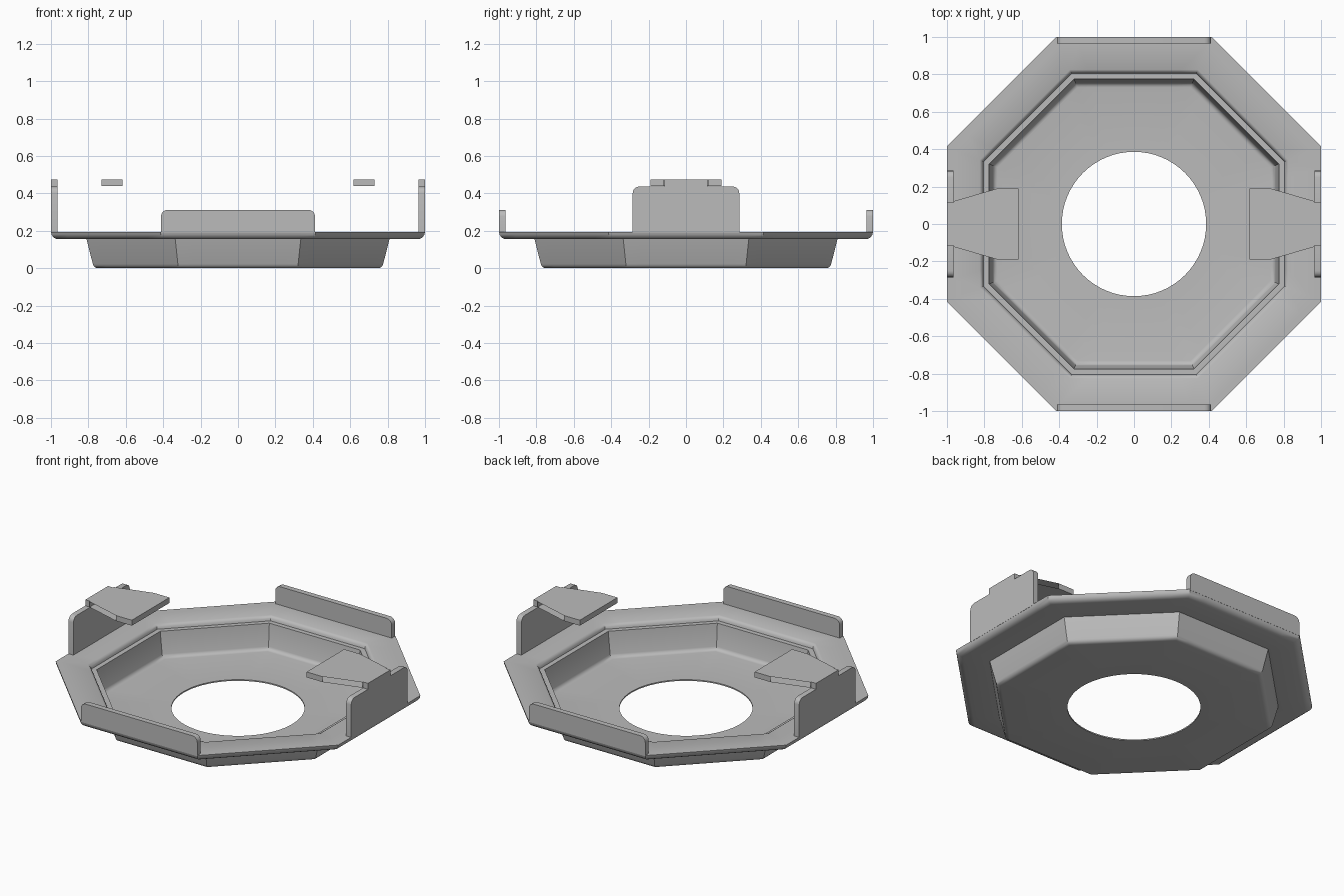
import bpy, bmesh
from math import pi, cos, sin, radians

cube = bpy.data.objects.get("Cube")
if cube:
    bpy.data.objects.remove(cube, do_unlink=True)

grey = bpy.data.materials.new("plain_grey")
grey.use_nodes = True
COLOUR = (0.5, 0.5, 0.5, 1)
grey.diffuse_color = COLOUR
grey.node_tree.nodes["Principled BSDF"].inputs["Base Color"].default_value = COLOUR

SEG = 64       # ring samples, a multiple of eight so corners are hit
SHEET = 0.035  # tab thickness
TOP = 0.195    # flange top


def finish(name, bm, mirror=None):
    bmesh.ops.recalc_face_normals(bm, faces=bm.faces[:])
    mesh = bpy.data.meshes.new(name)
    bm.to_mesh(mesh)
    bm.free()
    obj = bpy.data.objects.new(name, mesh)
    bpy.context.collection.objects.link(obj)
    mesh.materials.append(grey)
    if mirror is not None:
        mod = obj.modifiers.new("mirror", 'MIRROR')
        mod.use_axis = [i == mirror for i in range(3)]
        mod.use_mirror_merge = False
    bpy.ops.object.select_all(action='DESELECT')
    bpy.context.view_layer.objects.active = obj
    obj.select_set(True)
    bpy.ops.object.shade_smooth_by_angle(angle=radians(31))
    return obj


def arc(cx, cy, r, start, end, steps=4):
    angles = [radians(start + (end - start) * i / steps) for i in range(steps + 1)]
    return [(cx + r * cos(a), cy + r * sin(a)) for a in angles]


def ring(bm, size, z, round_ring):
    verts = []
    for i in range(SEG):
        a = 2 * pi * i / SEG
        off = (a + pi / 8) % (pi / 4) - pi / 8
        r = size if round_ring else size / cos(off)
        verts.append(bm.verts.new((r * cos(a), r * sin(a), z)))
    return verts


def prism(outline, low, high, place):
    """Extrude a 2D outline between two depths."""
    bm = bmesh.new()
    a, b = [[bm.verts.new(place(u, v, d)) for u, v in outline] for d in (low, high)]
    bm.faces.new(a)
    bm.faces.new(b)
    for i in range(len(a)):
        j = (i + 1) % len(a)
        bm.faces.new((a[i], a[j], b[j], b[i]))
    return bm


# Octagonal pan with a round hole and a wide flange, one closed section
HOLE = 0.386
section = [(HOLE, 0)]
section += arc(0.747, 0.03, 0.03, -90, -14)           # outer bottom bend
section += [(0.81, 0.155)]
section += arc(0.96, TOP, 0.04, -90, 0)               # flange edge bend
section += [(0.965, TOP), (0.825, TOP), (0.815, 0.19), (0.808, 0.18),
            (0.805, 0.167), (0.775, 0.167)]           # step and ledge
section += arc(0.73, 0.035, 0.027, -14, -90)          # inner bottom bend
section += [(HOLE, 0.008)]

bm = bmesh.new()
rings = [ring(bm, s, z, s == HOLE) for s, z in section]
for k, lower in enumerate(rings):
    upper = rings[(k + 1) % len(rings)]
    for i in range(SEG):
        j = (i + 1) % SEG
        bm.faces.new((lower[i], lower[j], upper[j], upper[i]))
finish("octagonal_pan", bm)


def tab_outline(half, top, r, riser=()):
    """Upright tab with rounded top corners and an optional riser."""
    right = [(half, TOP - 0.005)] + arc(half - r, top - r, r, 0, 90) + list(riser)
    return right + [(-u, v) for u, v in reversed(right)]


# Low tabs at front and back
bm = prism(tab_outline(0.412, 0.312, 0.035), 1 - SHEET, 1,
           lambda u, v, d: (u, -d, v))
finish("low_tabs", bm, mirror=1)

# Tall tabs at the sides, each with a narrow riser
bm = prism(tab_outline(0.285, 0.437, 0.035, [(0.115, 0.437), (0.115, 0.475)]),
           1 - SHEET, 1, lambda u, v, d: (d, u, v))
finish("tall_tabs", bm, mirror=0)

# Flared clip plates reaching inward; their slanted sides are open
half = [(1 - SHEET, 0.122), (0.73, 0.19), (0.618, 0.19)]
bm = prism(half + [(x, -y) for x, y in reversed(half)], 0.44, 0.475,
           lambda u, v, d: (u, v, d))
bmesh.ops.recalc_face_normals(bm, faces=bm.faces[:])
bm.normal_update()
slanted = [f for f in bm.faces if abs(f.normal.x) > 0.1 and abs(f.normal.y) > 0.1]
bmesh.ops.delete(bm, geom=slanted, context='FACES_ONLY')
finish("clip_plates", bm, mirror=0)
